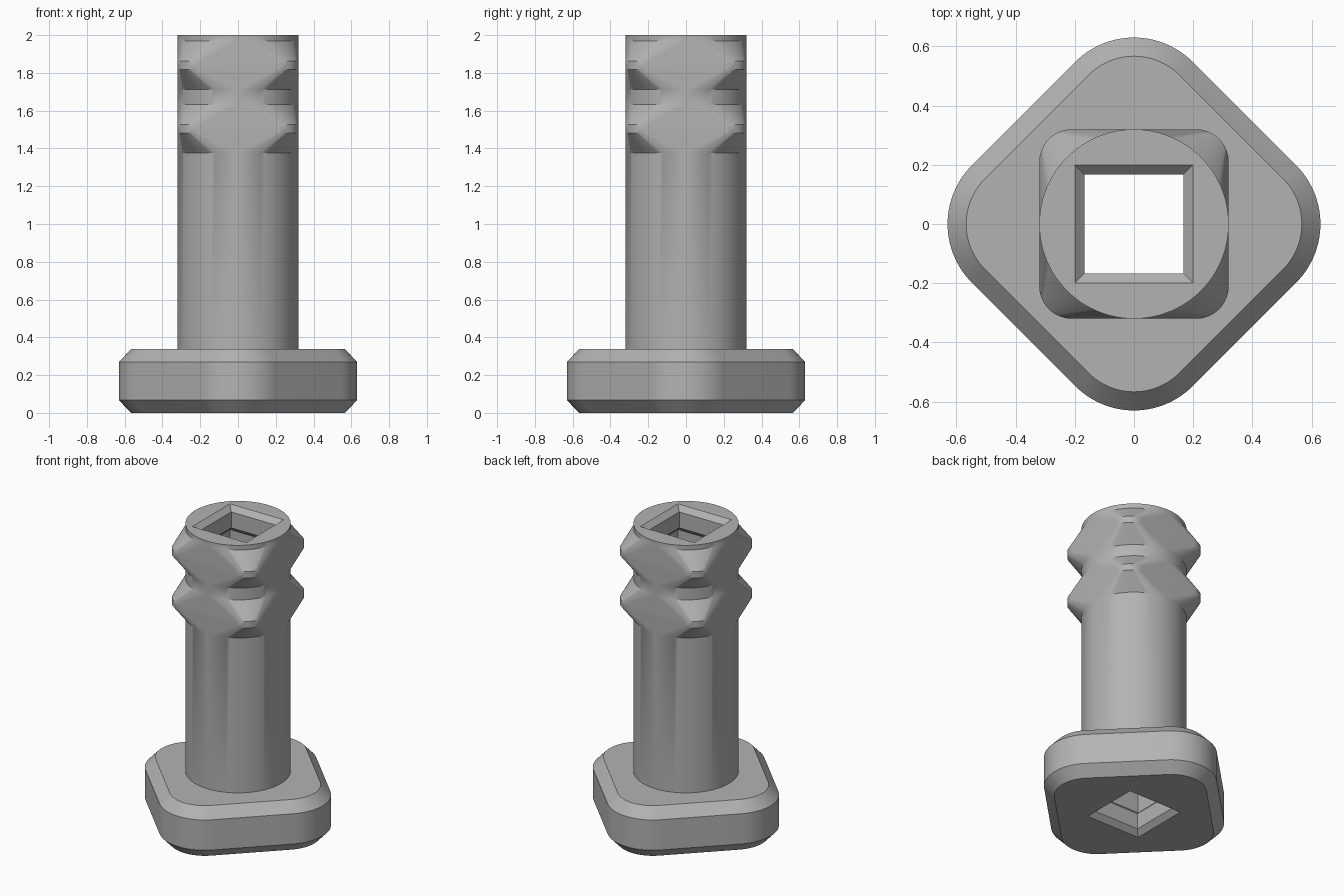
import bpy, bmesh, math

if "Cube" in bpy.data.objects:
    bpy.data.objects.remove(bpy.data.objects["Cube"])

SEG = 24  # segments per rounded corner

grey = bpy.data.materials.new("plain_grey")
grey.diffuse_color = (0.45, 0.45, 0.45, 1)
grey.use_nodes = True
grey.node_tree.nodes["Principled BSDF"].inputs["Base Color"].default_value = grey.diffuse_color


def ring(c, r, z, turn=0.0):
    """Rounded square: corner centres at (+-c, +-c), corner radius r. c = 0 gives a circle."""
    pts = []
    for q in range(4):
        mid = math.radians(45 + 90 * q)
        cx, cy = c * math.sqrt(2) * math.cos(mid), c * math.sqrt(2) * math.sin(mid)
        for i in range(SEG + 1):
            a = mid + math.radians(-45 + 90 * i / SEG)
            x, y = cx + r * math.cos(a), cy + r * math.sin(a)
            pts.append((x * math.cos(turn) - y * math.sin(turn),
                        x * math.sin(turn) + y * math.cos(turn), z))
    return pts


def square(h, z):
    return [(-h, -h, z), (h, -h, z), (h, h, z), (-h, h, z)]


def loft(name, rings):
    """Skin a stack of matching rings and close both ends."""
    bm = bmesh.new()
    loops = [[bm.verts.new(p) for p in pts] for pts in rings]
    for lo, hi in zip(loops, loops[1:]):
        n = len(lo)
        for i in range(n):
            j = (i + 1) % n
            bm.faces.new((lo[i], lo[j], hi[j], hi[i]))
    bm.faces.new(loops[0][::-1])
    bm.faces.new(loops[-1])
    bmesh.ops.remove_doubles(bm, verts=bm.verts, dist=1e-5)
    bmesh.ops.recalc_face_normals(bm, faces=bm.faces)
    me = bpy.data.meshes.new(name)
    bm.to_mesh(me)
    bm.free()
    me.materials.append(grey)
    ob = bpy.data.objects.new(name, me)
    bpy.context.collection.objects.link(ob)
    return ob


# Square through-hole with flared mouths and a wider inner cavity
W, M, C = 0.167, 0.2, 0.2
profile = [(M + 0.01, -0.01), (W, 0.033), (W, 0.14), (C, 0.173),
           (C, 1.827), (W, 1.86), (W, 1.967), (M + 0.01, 2.01)]
bore = loft("bore_cutter", [square(h, z) for h, z in profile])
bore.hide_render = True
bore.hide_viewport = True

# Foot: chamfered rounded square turned to a diamond
T = math.radians(45)
FC = 0.35 / math.sqrt(2)
foot = loft("foot", [ring(FC, 0.217, 0, T), ring(FC, 0.28, 0.067, T),
                     ring(FC, 0.28, 0.27, T), ring(FC, 0.217, 0.337, T)])

# Shaft: round column swelling twice into rounded square collars
stack = [ring(0, 0.32, 0.337)]
for z in (1.377, 1.712):
    stack += [ring(0, 0.32, z), ring(0.21, 0.11, z + 0.106),
              ring(0.21, 0.11, z + 0.15), ring(0, 0.32, z + 0.256)]
stack.append(ring(0, 0.32, 2.0))
shaft = loft("shaft", stack)

# Cut the bore, then smooth the curved faces
for ob in (foot, shaft):
    mod = ob.modifiers.new("bore", 'BOOLEAN')
    mod.operation = 'DIFFERENCE'
    mod.solver = 'EXACT'
    mod.object = bore
    bpy.context.view_layer.update()
    dg = bpy.context.evaluated_depsgraph_get()
    me = bpy.data.meshes.new_from_object(ob.evaluated_get(dg))
    ob.modifiers.clear()
    ob.data = me
    for o in bpy.context.selected_objects:
        o.select_set(False)
    ob.select_set(True)
    bpy.context.view_layer.objects.active = ob
    bpy.ops.object.shade_smooth_by_angle(angle=math.radians(30))
bpy.data.objects.remove(bore)
